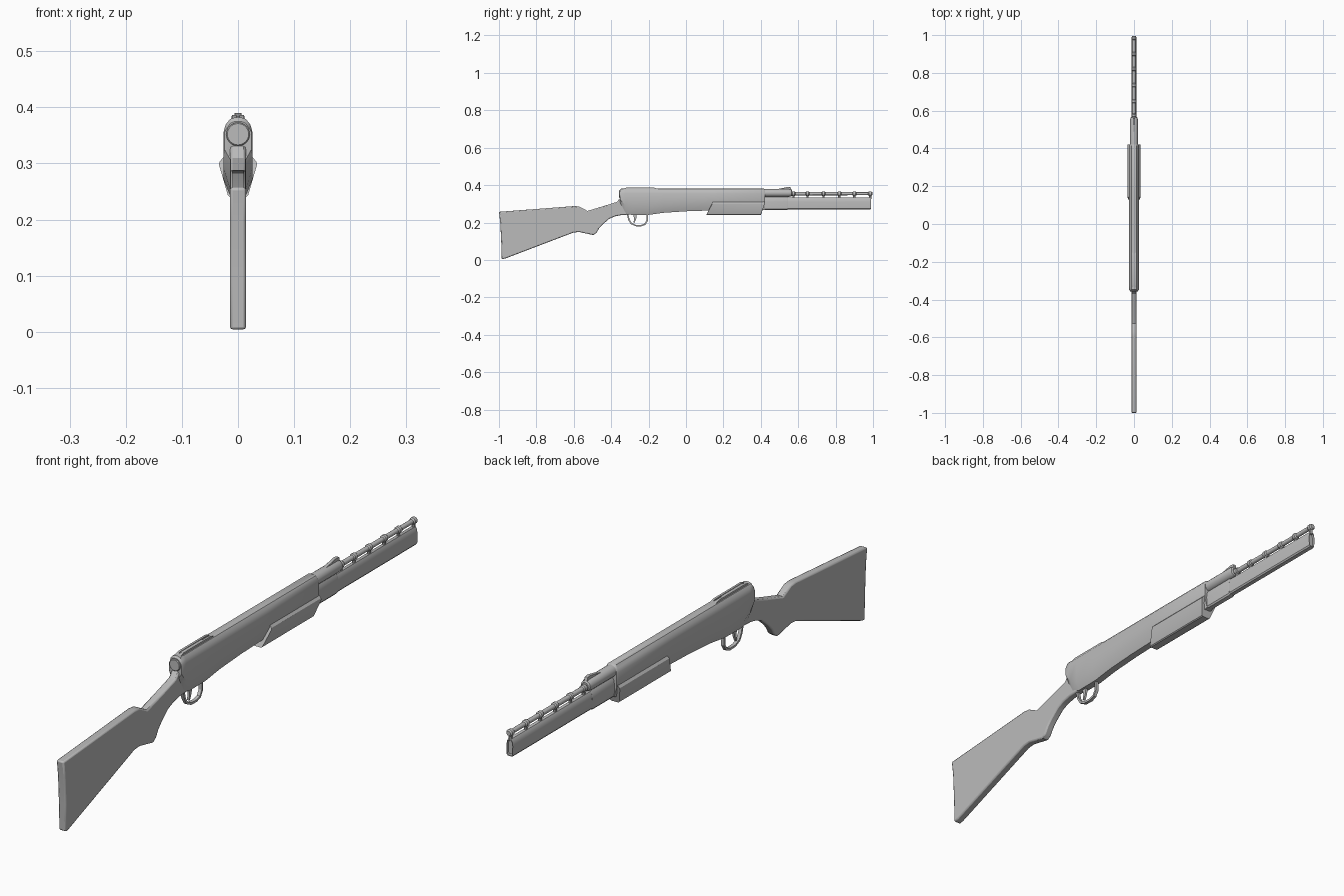
import bpy, bmesh, math
from mathutils import Vector

cube = bpy.data.objects.get("Cube")
if cube:
    bpy.data.objects.remove(cube)

grey = bpy.data.materials.new("plain_grey")
grey.use_nodes = True
COLOR = (0.5, 0.5, 0.5, 1)
grey.diffuse_color = COLOR
grey.node_tree.nodes["Principled BSDF"].inputs["Base Color"].default_value = COLOR


def finish(name, bm, bevel=0, smooth=True):
    bmesh.ops.recalc_face_normals(bm, faces=bm.faces)
    mesh = bpy.data.meshes.new(name)
    bm.to_mesh(mesh)
    bm.free()
    mesh.materials.append(grey)
    ob = bpy.data.objects.new(name, mesh)
    bpy.context.collection.objects.link(ob)
    if bevel:
        mod = ob.modifiers.new("soft_edges", 'BEVEL')
        mod.width, mod.segments = bevel, 2
        mod.angle_limit = math.radians(50)
    if smooth:
        bpy.ops.object.select_all(action='DESELECT')
        ob.select_set(True)
        bpy.context.view_layer.objects.active = ob
        bpy.ops.object.shade_smooth_by_angle(angle=math.radians(30))
    return ob


def loft(name, rings, bevel=0):
    """Skin closed rings of points and cap both ends."""
    bm = bmesh.new()
    rows = [[bm.verts.new(p) for p in ring] for ring in rings]
    n = len(rows[0])
    for a, b in zip(rows, rows[1:]):
        for i in range(n):
            j = (i + 1) % n
            bm.faces.new((a[i], a[j], b[j], b[i]))
    bm.faces.new(rows[0])
    bm.faces.new(rows[-1])
    return finish(name, bm, bevel)


def mirrored(half):
    """Right half of a ring, bottom to top, plus its mirror image."""
    return half + [(-x, y, z) for x, y, z in reversed(half)]


def side_plate(name, outline, half_width, bevel=0):
    return loft(name, [[(x, y, z) for y, z in outline]
                       for x in (-half_width, half_width)], bevel)


def lathe(name, z, profile, sides=16):
    """Turned part along y; profile holds (y, radius)."""
    return loft(name, [[(r * math.cos(t), y, z + r * math.sin(t))
                        for t in (math.tau * i / sides for i in range(sides))]
                       for y, r in profile])


def post(name, y, z0, z1, r, sides=8):
    return loft(name, [[(r * math.cos(math.tau * i / sides), y + r * math.sin(math.tau * i / sides), z)
                        for i in range(sides)] for z in (z0, z1)])


# Shoulder stock with its grip and neck
side_plate("stock", [
    (-1.0, .257), (-.596, .288), (-.57, .285), (-.527, .262), (-.44, .288), (-.37, .31),
    (-.34, .345), (-.29, .345), (-.29, .243), (-.345, .24), (-.38, .233), (-.41, .22),
    (-.445, .19), (-.465, .168), (-.478, .145), (-.495, .133), (-.57, .149), (-.6, .147),
    (-.965, .008), (-.985, .003), (-.988, .1), (-.993, .2)], .0145, .005)

# Receiver: rounded top, tapered belly
def receiver_ring(y, bottom, hip, w=.026, top=.382):
    return mirrored([(.013, y, bottom), (w, y, hip), (w, y, .355),
                     (w * .85, y, top - .013), (w * .55, y, top - .003), (w * .2, y, top)])

loft("receiver", [receiver_ring(*s) for s in [
    (-.352, .305, .325, .024, .375), (-.346, .29, .315), (-.325, .25, .292),
    (-.29, .24, .272), (-.2, .241, .275), (-.12, .252, .287), (0, .26, .296),
    (.12, .264, .303), (.415, .266, .305), (.422, .268, .306, .023, .378)]])
lathe("receiver_cap", .352, [(-.357, .019), (-.355, .021), (-.34, .021)], 24)

# Rear sight plates with a slot between them
for side in (-1, 1):
    loft("rear_sight_rail", [[(side * x, y, z) for x, z in
                              ((.003, .372), (.012, .372), (.011, h), (.003, h))]
                             for y, h in ((-.335, .381), (-.32, .386), (-.17, .386), (-.145, .379))])
side_plate("rear_sight_leaf", [(-.32, .376), (-.2, .376), (-.2, .384), (-.32, .384)], .004)

# Pump grip with slanted ends
def grip_ring(low_y, mid_y, top_y):
    return mirrored([(.014, low_y, .24), (.018, low_y, .243), (.034, mid_y, .298),
                     (.033, mid_y, .303), (.024, top_y, .313)])

loft("pump_grip", [grip_ring(.11, .14, .145), grip_ring(.385, .41, .415), grip_ring(.40, .42, .42)])

# Barrel shroud and front sight
lathe("barrel_shroud", .358, [(.40, .021), (.55, .021), (.563, .018), (.567, .013)], 20)
side_plate("front_sight", [(.47, .375), (.565, .37), (.56, .388), (.545, .39), (.5, .381)], .006, .001)

# Slim barrel with ring joints and hangers
lathe("barrel", .354, [(.55, .009), (.99, .008)])
for y in (.575, .65, .735, .82, .90, .985):
    lathe("barrel_ring", .354, [(y - .011, .008), (y - .006, .012), (y + .006, .012), (y + .011, .008)])
    post("barrel_hanger", y, .325, .354, .006)

# Magazine housing below the barrel, with a rim at its end
def housing_ring(y, s=1):
    return mirrored([(x * s, y, .3015 + (z - .3015) * s) for x, z in
                     ((.008, .27), (.012, .275), (.013, .31), (.011, .325), (.006, .333))])

loft("magazine_housing", [housing_ring(.40), housing_ring(.985), housing_ring(.99, .95),
                          housing_ring(.99, .82), housing_ring(.982, .78)])
loft("housing_sleeve", [housing_ring(.40, 1.1), housing_ring(.54, 1.1), housing_ring(.545, 1.02)])

# Trigger guard: square-section hoop swept along a path
path = [(-.312, .243), (-.305, .215), (-.293, .195), (-.27, .184), (-.24, .183),
        (-.22, .19), (-.208, .21), (-.208, .243)]
rings = []
for i, p in enumerate(path):
    t = Vector(path[min(i + 1, len(path) - 1)]) - Vector(path[max(i - 1, 0)])
    n = Vector((-t.y, t.x)).normalized() * .004
    rings.append([(x, p[0] + s * n.x, p[1] + s * n.y)
                  for x, s in ((-.006, -1), (.006, -1), (.006, 1), (-.006, 1))])
loft("trigger_guard", rings)

# Trigger
side_plate("trigger", [(-.285, .25), (-.262, .25), (-.266, .22), (-.275, .198),
                       (-.281, .199), (-.277, .22)], .004)
